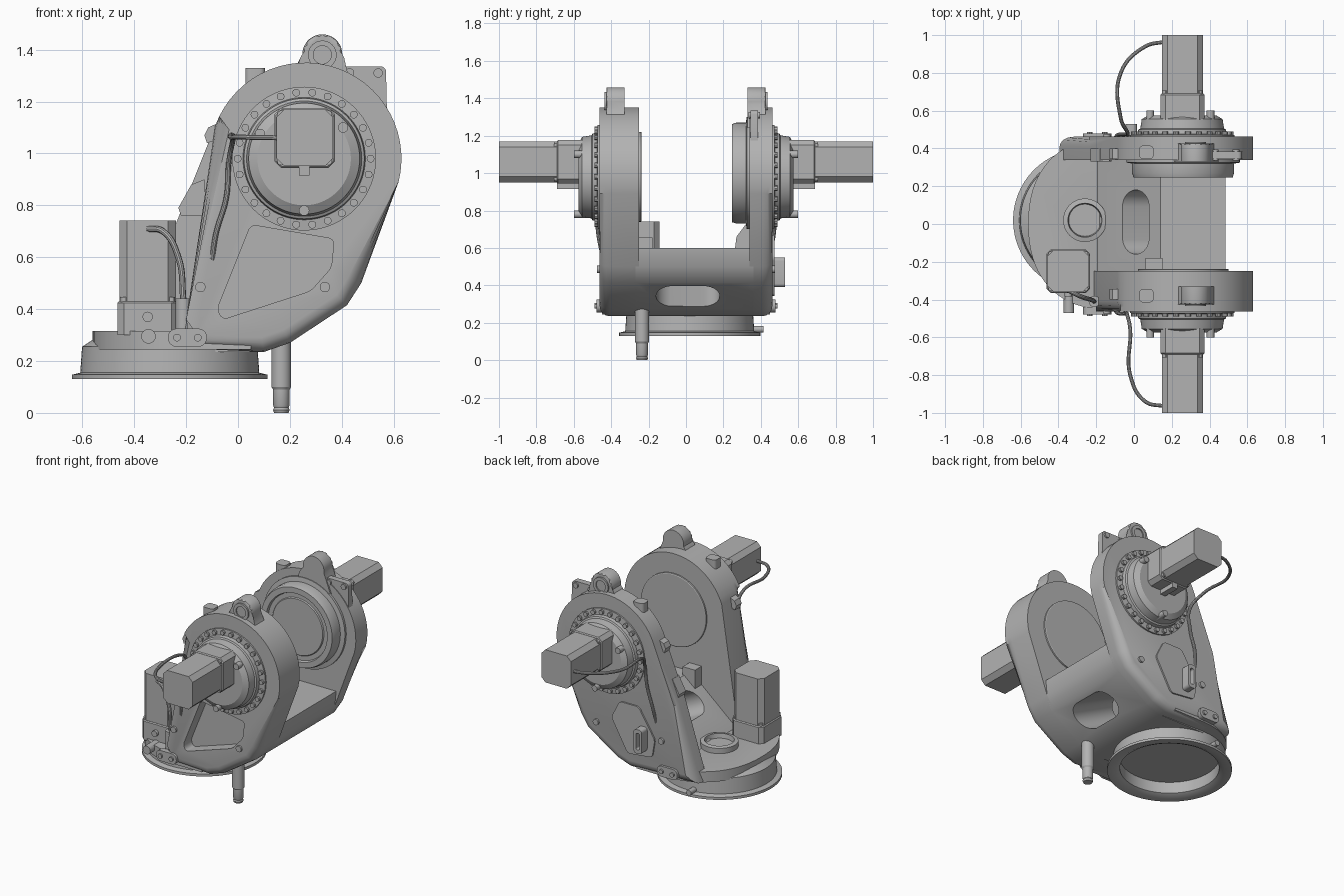
import bpy, bmesh
from math import sin, cos, pi, radians, copysign
from mathutils import Matrix

cube = bpy.data.objects.get("Cube")
if cube:
    bpy.data.objects.remove(cube, do_unlink=True)

GREY = bpy.data.materials.new("cast_grey")
GREY.use_nodes = True
GREY.diffuse_color = (0.45, 0.45, 0.45, 1)
GREY.node_tree.nodes["Principled BSDF"].inputs["Base Color"].default_value = (0.45, 0.45, 0.45, 1)

# Frames map (u, v, w) to the world: UP extrudes along z, SIDE along y, ACROSS along x
UP = Matrix.Identity(4)
SIDE = {s: Matrix(((1, 0, 0, 0), (0, 0, s, 0), (0, 1, 0, 0), (0, 0, 0, 1))) for s in (-1, 1)}
ACROSS = Matrix(((0, 0, 1, 0), (1, 0, 0, 0), (0, 1, 0, 0), (0, 0, 0, 1)))
LABEL = {-1: "front", 1: "back"}


def finish(name, bm, frame):
    bm.transform(frame)
    bmesh.ops.recalc_face_normals(bm, faces=bm.faces)
    me = bpy.data.meshes.new(name)
    bm.to_mesh(me)
    bm.free()
    ob = bpy.data.objects.new(name, me)
    bpy.context.collection.objects.link(ob)
    me.materials.append(GREY)
    return ob


def rounded(pts, r):
    bm = bmesh.new()
    bm.faces.new([bm.verts.new((u, v, 0)) for u, v in pts])
    bmesh.ops.bevel(bm, geom=list(bm.verts), offset=r, segments=5, profile=0.5, affect='VERTICES')
    bm.faces.ensure_lookup_table()
    out = [(v.co.x, v.co.y) for v in bm.faces[0].verts]
    bm.free()
    return out


def prism(name, pts, w0, w1, frame=UP, bevel=0, segs=3):
    bm = bmesh.new()
    lo = [bm.verts.new((u, v, w0)) for u, v in pts]
    hi = [bm.verts.new((u, v, w1)) for u, v in pts]
    bm.faces.new(lo)
    top = bm.faces.new(hi)
    for i in range(len(pts)):
        j = (i + 1) % len(pts)
        bm.faces.new((lo[i], lo[j], hi[j], hi[i]))
    if bevel:
        bmesh.ops.bevel(bm, geom=list(top.edges), offset=bevel, segments=segs, profile=0.5, affect='EDGES')
    return finish(name, bm, frame)


def lathe(name, profile, centres=((0, 0),), frame=UP, n=64):
    bm = bmesh.new()
    for cu, cv in centres:
        rings = [[bm.verts.new((cu + r * cos(2 * pi * k / n), cv + r * sin(2 * pi * k / n), h))
                  for k in range(n)] for r, h in profile]
        for a, b in zip(rings, rings[1:]):
            for k in range(n):
                bm.faces.new((a[k], a[k - 1], b[k - 1], b[k]))
    bmesh.ops.remove_doubles(bm, verts=bm.verts, dist=1e-5)
    return finish(name, bm, frame)


def cyl(name, r, w0, w1, centres, frame=UP, n=24):
    return lathe(name, [(0, w0), (r, w0), (r, w1), (0, w1)], centres, frame, n)


def rect(u0, u1, v0, v1):
    return [(u0, v0), (u1, v0), (u1, v1), (u0, v1)]


def square(cu, cv, h, c):
    return [(cu + a * p, cv + b * q) for a, b, flip in ((1, 1, 0), (-1, 1, 1), (-1, -1, 0), (1, -1, 1))
            for p, q in ([(h, h - c), (h - c, h)][::-1 if flip else 1])]


def cut(ob, cutter):
    mod = ob.modifiers.new("cut", 'BOOLEAN')
    mod.operation, mod.solver, mod.object = 'DIFFERENCE', 'EXACT', cutter
    bpy.context.view_layer.objects.active = ob
    bpy.ops.object.modifier_apply(modifier=mod.name)
    bpy.data.objects.remove(cutter, do_unlink=True)


def tube(name, pts, r):
    cu = bpy.data.curves.new(name, 'CURVE')
    cu.dimensions, cu.bevel_depth, cu.bevel_resolution, cu.use_fill_caps = '3D', r, 3, True
    sp = cu.splines.new('BEZIER')
    sp.bezier_points.add(len(pts) - 1)
    for bp, p in zip(sp.bezier_points, pts):
        bp.co = p
        bp.handle_left_type = bp.handle_right_type = 'AUTO'
    ob = bpy.data.objects.new(name, cu)
    bpy.context.collection.objects.link(ob)
    cu.materials.append(GREY)


def motor(name, cu, cv, w0, w1, w2, frame):
    prism(name + "_gearbox", square(cu, cv, 0.116, 0.025), w0, w1, frame, 0.006, 1)
    prism(name + "_body", square(cu, cv, 0.109, 0.03), w1 - 0.01, w2, frame)
    d = 0.09
    cyl(name + "_screws", 0.016, w1 - 0.02, w1 + 0.016,
        [(cu + a * d, cv + b * d) for a in (-1, 1) for b in (-1, 1)], frame, 12)


HX, HZ, HR = 0.26, 0.98, 0.37        # hub centre and arm radius
arc = [(HX + HR * cos(radians(a)), HZ + HR * sin(radians(a))) for a in range(-14, 161, 6)]
belly = [(0.1, 0.235), (0.2, 0.27), (0.42, 0.415), (0.475, 0.5)]
pocket = rounded([(0.05, 0.725), (0.37, 0.67), (0.36, 0.56), (0.28, 0.47), (-0.06, 0.36), (-0.08, 0.4)], 0.02)
cover = rounded([(0.22, 0.55), (0.16, 0.67), (0.02, 0.67), (-0.1, 0.48), (-0.08, 0.36), (0.1, 0.34)], 0.02)

# Base ring, deck and floor collar
lathe("base_ring", [(0, 0.22), (0.3, 0.22), (0.3, 0.145), (0.33, 0.13), (0.377, 0.13), (0.377, 0.147),
                    (0.345, 0.155), (0.338, 0.255), (0.3, 0.28), (0, 0.28)], [(-0.263, 0.02)], n=96)
deck = [(-0.15 - 0.41 * abs(cos(t)) ** 0.88, copysign(0.45 * abs(sin(t)) ** 0.88, sin(t)))
        for t in (radians(a) for a in range(90, 271, 5))]
prism("deck", deck + [(0.05, -0.45), (0.05, 0.45)], 0.245, 0.315, UP, 0.02, 2)
lathe("floor_collar", [(0, 0.3), (0.115, 0.3), (0.115, 0.35), (0.09, 0.355), (0.085, 0.325), (0, 0.325)],
      [(-0.26, 0.02)])
prism("collar_tab", rect(-0.17, -0.135, -0.04, 0.07), 0.3, 0.34)
cyl("ring_fitting", 0.018, 0.33, 0.415, [(-0.31, 0.165)], SIDE[1], 16)
cyl("deck_fitting", 0.028, 0.36, 0.47, [(-0.345, 0.295)], SIDE[-1], 16)

# Cross bridge between the arms, with a slanted oval opening
bridge = prism("bridge", [(-0.25, 0.235)] + belly + [(0.485, 0.6), (0.14, 0.6), (-0.2, 0.31)],
               -0.27, 0.36, SIDE[1])
oval = [(0.085 * cos(t * pi / 20), (0.08 if t < 20 else -0.08) + 0.09 * sin(t * pi / 20)) for t in range(40)]
slant = Matrix.Translation((0.15, 0.01, 0.42)) @ Matrix.Rotation(radians(116), 4, 'Y')
cut(bridge, prism("slot_cutter", oval, -0.5, 0.5, slant))
prism("bridge_gusset", [(0.26, 0.58), (0.27, 0.66), (0.33, 0.74), (0.36, 0.74), (0.36, 0.58)], 0.0, 0.16, ACROSS)
prism("bridge_stop", rect(0.06, 0.15, -0.26, -0.18), 0.52, 0.655)

# Two side arms, the front one with a pocket, the back one with a longer foot and a cover
for s, inner, shin in ((-1, 0.25, [(-0.2, 0.36), (-0.23, 0.25)]), (1, 0.34, [(-0.235, 0.74), (-0.395, 0.25)])):
    tag = LABEL[s]
    f = SIDE[s]
    arm = prism(tag + "_arm", arc + shin + belly, inner, 0.462, f, 0.055, 4)
    if s < 0:
        cut(arm, prism("pocket_cutter", pocket, 0.38, 0.6, f))
    else:
        prism("back_cover", cover, 0.45, 0.472, f)

    # Hub, bolt circle and drive motor
    lathe(tag + "_hub", [(0, 0.44), (0.277, 0.44), (0.277, 0.472), (0.236, 0.476), (0.232, 0.5), (0.222, 0.505),
                         (0.214, 0.555), (0.18, 0.575), (0, 0.575)], [(HX - 0.005, HZ)], f, 72)
    cyl(tag + "_hub_bolts", 0.015, 0.46, 0.49,
        [(HX - 0.005 + 0.256 * cos(k * pi / 13), HZ + 0.256 * sin(k * pi / 13)) for k in range(26)], f, 10)
    motor(tag + "_motor", 0.257, 1.06, 0.55, 0.69, 1.0, f)
    prism(tag + "_motor_plug", rect(0.235, 0.275, 0.915, 0.96), 0.55, 0.69, f)
    cyl(tag + "_hub_fittings", 0.02, 0.5, 0.6, [(0.255, 0.78), (0.085, 1.075), (0.405, 1.1)], f, 16)
    cyl(tag + "_arm_screws", 0.02, 0.45, 0.475, [(-0.145, 0.485), (0.335, 0.485)], f, 16)

    # Lifting lug, corner lug and edge bracket
    lug = [(0.325 + 0.077 * cos(radians(a)), 1.382 + 0.077 * sin(radians(a))) for a in range(-10, 191, 10)]
    prism(tag + "_lifting_lug", lug + [(0.22, 1.33), (0.2, 1.24), (0.45, 1.24), (0.42, 1.32)],
          0.33, 0.425, f, 0.008, 2)
    lathe(tag + "_lug_boss", [(0, 0.42), (0.055, 0.42), (0.055, 0.435), (0.035, 0.435), (0.035, 0.428), (0, 0.428)],
          [(0.325, 1.38)], f, 32)
    corner = [(0.028, s * 0.345), (0.104, s * 0.345), (0.104, s * 0.415), (0.028, s * 0.415)]
    prism(tag + "_corner_lug", rounded(corner, 0.02), 1.2, 1.33)
    prism(tag + "_edge_bracket", [(-0.05, 1.06), (-0.12, 1.04), (-0.13, 1.07), (-0.115, 1.1), (-0.07, 1.12)],
          0.345, 0.4, f)
    prism(tag + "_side_tab", rounded(rect(-0.27, -0.12, 0.255, 0.325), 0.033), 0.44, 0.478, f)
    cyl(tag + "_tab_screws", 0.015, 0.47, 0.488, [(-0.235, 0.29), (-0.155, 0.29)], f, 12)

    # Motor cable
    out = -0.02 if s < 0 else -0.07
    tube(tag + "_motor_cable", [(0.16, s * 0.965, 1.06), (0.06, s * 0.94, 1.062), (out, s * 0.8, 1.062),
                                (out, s * 0.56, 1.05), (-0.035, s * 0.485, 0.97), (-0.045, s * 0.475, 0.83),
                                (-0.085, s * 0.472, 0.69), (-0.1, s * 0.455, 0.59)], 0.01)

prism("edge_clamp", [(-0.13, 0.9), (-0.18, 0.88), (-0.23, 0.79), (-0.22, 0.76), (-0.12, 0.76)], 0.33, 0.4, SIDE[1])

# Inner bearing faces
lathe("front_inner_disc", [(0, 0.27), (0.24, 0.27), (0.24, 0.24), (0.235, 0.237), (0, 0.237)],
      [(HX, HZ)], SIDE[-1])
lathe("back_inner_disc", [(0, 0.35), (0.3, 0.35), (0.3, 0.325), (0.27, 0.32), (0.27, 0.27), (0.262, 0.245),
                          (0.225, 0.245), (0.22, 0.262), (0.19, 0.262), (0.185, 0.255), (0, 0.255)],
      [(HX, 1.0)], SIDE[1])

# Drilled corner plate on the back arm
plate = prism("corner_plate", rounded([(0.38, 1.12), (0.575, 1.12), (0.57, 1.335), (0.4, 1.335)], 0.02),
              0.345, 0.385, SIDE[1])
cut(plate, cyl("hole_cutter", 0.013, 0.3, 0.45, [(0.48, 1.31)], SIDE[1]))
cyl("corner_plate_bosses", 0.018, 0.335, 0.395, [(0.43, 1.31), (0.54, 1.31)], SIDE[1])

# Upright turning motor with its cable
motor("upright_motor", -0.348, -0.25, 0.3, 0.43, 0.742, UP)
cyl("upright_motor_plug", 0.02, 0.35, 0.385, [(-0.348, 0.37)], SIDE[-1], 16)
tube("upright_motor_cable", [(-0.35, -0.35, 0.71), (-0.29, -0.38, 0.7), (-0.23, -0.4, 0.6),
                             (-0.21, -0.41, 0.43)], 0.012)
cyl("cable_socket", 0.03, 0.28, 0.44, [(-0.21, -0.41)], n=16)

# Drain pipe below the bridge and slotted pull handle on the back cover
lathe("drain_pipe", [(0, 0), (0.028, 0), (0.032, 0.012), (0.028, 0.02), (0.032, 0.03), (0.032, 0.09),
                     (0.038, 0.1), (0.038, 0.28), (0.045, 0.29), (0.045, 0.33), (0, 0.33)], [(0.167, -0.235)], n=32)
handle = prism("cover_handle", rounded(rect(-0.045, 0.015, 0.39, 0.55), 0.02), 0.46, 0.53, SIDE[1])
cut(handle, prism("handle_cutter", rounded(rect(-0.028, -0.002, 0.415, 0.525), 0.01), 0.48, 0.6, SIDE[1]))

# Turn tubes into meshes and shade smoothly with sharp edges kept
bpy.ops.object.select_all(action='DESELECT')
for ob in [o for o in bpy.data.objects if o.type == 'CURVE']:
    ob.select_set(True)
    bpy.context.view_layer.objects.active = ob
bpy.ops.object.convert(target='MESH')
for ob in bpy.data.objects:
    if ob.type == 'MESH':
        ob.select_set(True)
        bpy.context.view_layer.objects.active = ob
bpy.ops.object.shade_smooth_by_angle(angle=radians(30))
